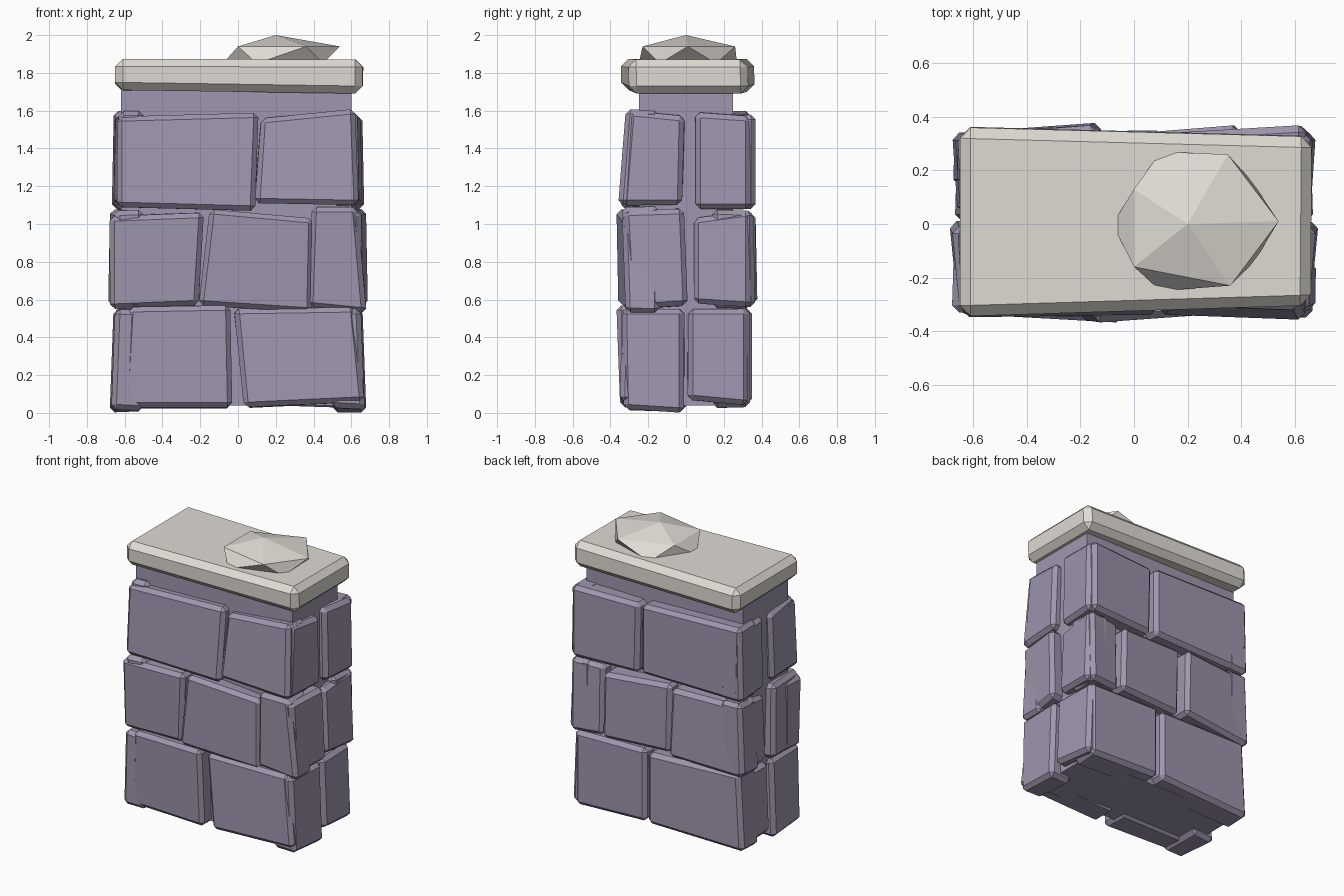
import bpy, bmesh, random
random.seed(4)


def material(name, rgb):
    m = bpy.data.materials.new(name)
    m.diffuse_color = (*rgb, 1)
    return m


PURPLE = material("purple stone", (0.35, 0.305, 0.425))
PALE = material("pale stone", (0.74, 0.71, 0.66))


def finish(bm, name, mat):
    bmesh.ops.recalc_face_normals(bm, faces=bm.faces)
    me = bpy.data.meshes.new(name)
    bm.to_mesh(me)
    bm.free()
    me.materials.append(mat)
    ob = bpy.data.objects.new(name, me)
    bpy.context.collection.objects.link(ob)
    return ob


def block(name, corners, mat, bevel=0.0):
    """Chamfered hexahedron: four outer corners, then four inner corners."""
    bm = bmesh.new()
    v = [bm.verts.new(c) for c in corners]
    bm.faces.new(v[:4])
    bm.faces.new(v[4:][::-1])
    for i in range(4):
        j = (i + 1) % 4
        bm.faces.new((v[i], v[i + 4], v[j + 4], v[j]))
    bmesh.ops.recalc_face_normals(bm, faces=bm.faces)
    if bevel:
        bmesh.ops.bevel(bm, geom=bm.edges[:], offset=bevel, segments=1,
                        profile=0.5, affect='EDGES')
    return finish(bm, name, mat)


def stone(name, quad, d_first, d_last, lean, inner, sign, end=False):
    """Quad runs bottom first, bottom last, top last, top first along the wall.
    Depths are measured outward from the wall centre; end stones face x."""
    depth = (d_first, d_last, d_last + lean, d_first + lean)
    pts = [(a, d * sign, z) for (a, z), d in zip(quad, depth)]
    r = lambda s: random.uniform(-s, s)
    pts += [(a + r(0.012), inner * sign, z + r(0.01)) for a, z in quad]
    if end:
        pts = [(d, a, z) for a, d, z in pts]
    block(name, pts, PURPLE, 0.026)


# Core wall
block("core", [(x, y, z) for y in (-0.25, 0.25)
               for x, z in ((-0.62, 0.04), (0.6, 0.04), (0.6, 1.74), (-0.62, 1.74))], PURPLE)

# Front stones: quad, outer depth at left and right, lean toward the top
front = [
    (((-0.61, 0.03), (-0.03, 0.03), (-0.04, 0.57), (-0.58, 0.56)), 0.32, 0.35, 0.02),
    (((0.03, 0.03), (0.67, 0.06), (0.62, 0.56), (-0.02, 0.55)), 0.34, 0.35, -0.01),
    (((-0.68, 0.55), (-0.21, 0.57), (-0.18, 1.06), (-0.68, 1.04)), 0.31, 0.33, 0.02),
    (((-0.21, 0.57), (0.39, 0.53), (0.40, 1.03), (-0.15, 1.08)), 0.36, 0.32, 0.01),
    (((0.37, 0.56), (0.68, 0.53), (0.63, 1.09), (0.39, 1.09)), 0.32, 0.32, 0.02),
    (((-0.64, 1.09), (0.09, 1.07), (0.11, 1.59), (-0.64, 1.57)), 0.35, 0.34, -0.03),
    (((0.09, 1.11), (0.64, 1.10), (0.62, 1.61), (0.12, 1.56)), 0.34, 0.36, -0.04),
]
for i, (q, a, b, lean) in enumerate(front):
    stone(f"front_stone_{i + 1}", q, a, b, lean, 0.14, -1)

# Back stones
back = [
    (((-0.67, 0.03), (0.06, 0.05), (0.06, 0.55), (-0.64, 0.57)), 0.33, 0.35, 0.0),
    (((0.08, 0.05), (0.63, 0.03), (0.63, 0.55), (0.08, 0.56)), 0.34, 0.34, 0.0),
    (((-0.67, 0.55), (-0.12, 0.58), (-0.14, 1.06), (-0.65, 1.05)), 0.34, 0.38, -0.01),
    (((-0.10, 0.58), (0.40, 0.57), (0.39, 1.03), (-0.11, 1.06)), 0.33, 0.37, 0.0),
    (((0.41, 0.57), (0.65, 0.56), (0.65, 1.07), (0.41, 1.06)), 0.34, 0.37, -0.01),
    (((-0.65, 1.08), (0.11, 1.09), (0.11, 1.58), (-0.66, 1.60)), 0.34, 0.35, 0.0),
    (((0.14, 1.08), (0.64, 1.08), (0.64, 1.58), (0.13, 1.57)), 0.34, 0.37, 0.0),
]
for i, (q, a, b, lean) in enumerate(back):
    stone(f"back_stone_{i + 1}", q, a, b, lean, 0.14, 1)

# End stones, two per course on each short side
ends = [
    (((-0.33, 0.02), (-0.01, 0.0), (-0.01, 0.55), (-0.34, 0.55)), 0.67, 0.68, -0.02),
    (((0.01, 0.07), (0.33, 0.04), (0.33, 0.55), (0.01, 0.55)), 0.67, 0.66, -0.02),
    (((-0.30, 0.55), (0.01, 0.57), (-0.01, 1.08), (-0.33, 1.07)), 0.66, 0.69, -0.01),
    (((0.04, 0.58), (0.34, 0.56), (0.34, 1.07), (0.04, 1.03)), 0.66, 0.68, -0.02),
    (((-0.34, 1.10), (-0.02, 1.10), (-0.01, 1.57), (-0.30, 1.60)), 0.64, 0.66, -0.01),
    (((0.05, 1.08), (0.34, 1.08), (0.34, 1.57), (0.05, 1.59)), 0.65, 0.67, -0.01),
]
for sign, side in ((1, "right"), (-1, "left")):
    for i, (q, a, b, lean) in enumerate(ends):
        stone(f"{side}_stone_{i + 1}", q, a, b, lean, 0.5, sign, True)

# Tapered cap slab
block("cap_slab", [(-0.65, -0.345, 1.71), (0.66, -0.30, 1.69), (0.66, -0.305, 1.87), (-0.65, -0.345, 1.875),
                   (-0.65, 0.365, 1.70), (0.66, 0.33, 1.69), (0.665, 0.325, 1.87), (-0.65, 0.36, 1.875)],
      PALE, 0.04)

# Faceted lump: apex, upper ring and lower ring, wrapped in a hull
bm = bmesh.new()
bm.verts.new((0.2, 0, 2.0))
for x, y in ((0.54, 0.01), (0.35, 0.26), (0.0, 0.13), (0.0, -0.16), (0.36, -0.23)):
    bm.verts.new((x, y, 1.94))
for x, y in ((0.44, 0.16), (0.1, 0.27), (-0.08, 0.0), (0.1, -0.25), (0.45, -0.14)):
    bm.verts.new((x, y, 1.85))
bmesh.ops.convex_hull(bm, input=bm.verts[:])
finish(bm, "top_lump", PALE)
